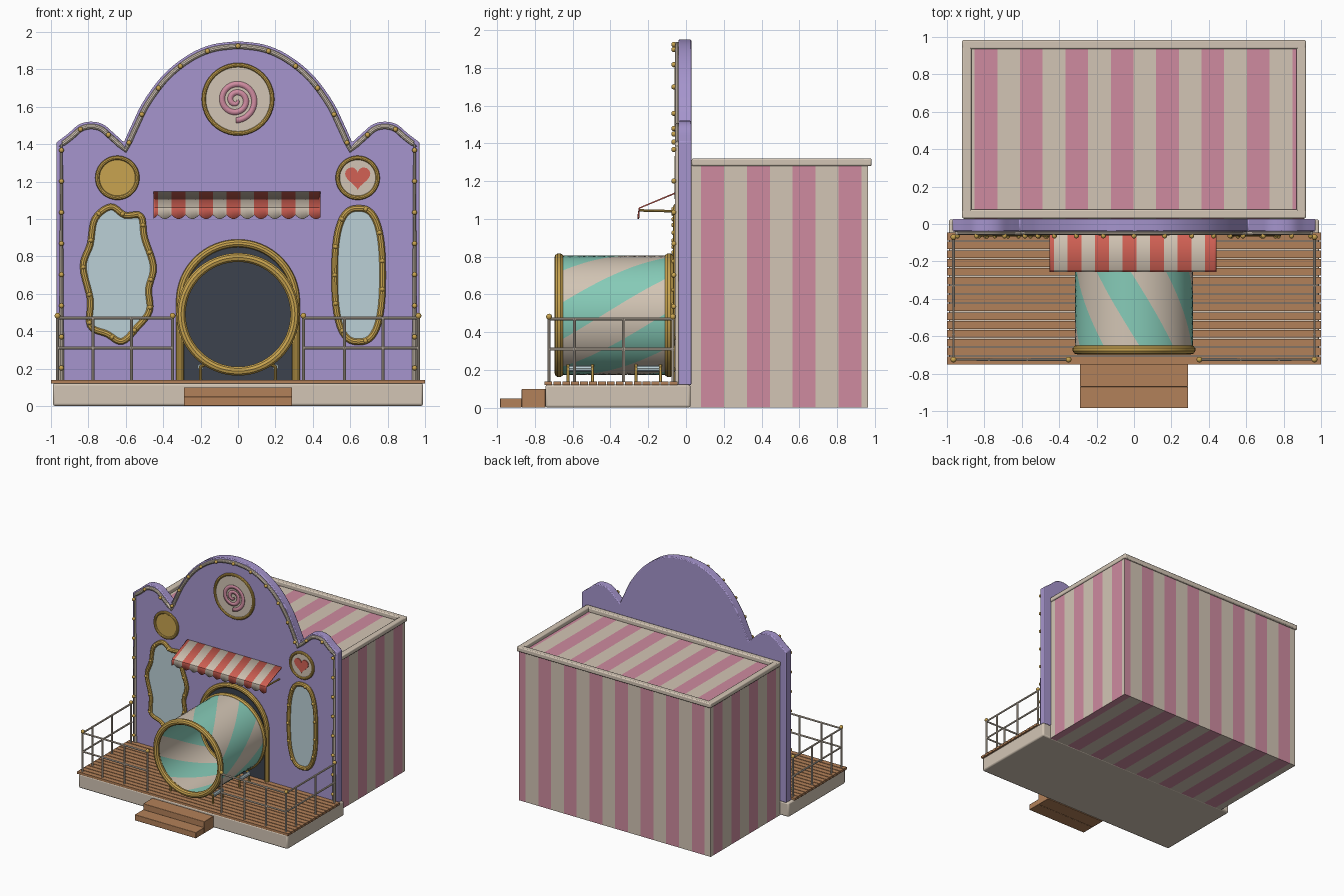
import bpy, bmesh, math
from mathutils import Vector

if "Cube" in bpy.data.objects:
    bpy.data.objects.remove(bpy.data.objects["Cube"])

def mat(name, *c):
    m = bpy.data.materials.new(name)
    m.diffuse_color = (*c, 1)
    m.use_nodes = True
    m.node_tree.nodes["Principled BSDF"].inputs["Base Color"].default_value = m.diffuse_color
    return m

CREAM = mat("cream", .65, .56, .46)
PINK = mat("pink", .62, .26, .35)
PURPLE = mat("purple", .38, .30, .61)
GOLD = mat("gold", .58, .37, .08)
WOOD = mat("wood", .45, .22, .10)
TEAL = mat("teal", .24, .60, .48)
RED = mat("red", .65, .12, .09)
GLASS = mat("pale_glass", .50, .63, .67)
DARK = mat("dark", .045, .055, .075)

def finish(name, bm, *mats, bevel=0):
    bmesh.ops.recalc_face_normals(bm, faces=bm.faces)
    me = bpy.data.meshes.new(name)
    bm.to_mesh(me)
    bm.free()
    for m in mats:
        me.materials.append(m)
    o = bpy.data.objects.new(name, me)
    bpy.context.collection.objects.link(o)
    if bevel:
        b = o.modifiers.new("bevel", 'BEVEL')
        b.width, b.segments, b.limit_method = bevel, 2, 'ANGLE'
        b.angle_limit = math.radians(40)
    return o

def add_box(bm, lo, hi):
    vs = bmesh.ops.create_cube(bm, size=1)["verts"]
    for v in vs:
        v.co = Vector([(a + b) / 2 + c * (b - a) for a, b, c in zip(lo, hi, v.co)])

def boxes(name, m, pairs, bevel=0):
    bm = bmesh.new()
    for lo, hi in pairs:
        add_box(bm, lo, hi)
    return finish(name, bm, m, bevel=bevel)

def tube(name, paths, r, m, closed=False, res=3):
    cu = bpy.data.curves.new(name, 'CURVE')
    cu.dimensions = '3D'
    cu.bevel_depth, cu.bevel_resolution, cu.use_fill_caps = r, res, True
    for p in paths:
        s = cu.splines.new('POLY')
        s.points.add(len(p) - 1)
        for q, co in zip(s.points, p):
            q.co = (*co, 1)
        s.use_cyclic_u = closed
    tmp = bpy.data.objects.new(name + "_path", cu)
    bpy.context.collection.objects.link(tmp)
    dg = bpy.context.evaluated_depsgraph_get()
    me = bpy.data.meshes.new_from_object(tmp.evaluated_get(dg))
    bpy.data.objects.remove(tmp)
    me.materials.clear()
    me.materials.append(m)
    o = bpy.data.objects.new(name, me)
    bpy.context.collection.objects.link(o)

def beads(name, pts, r, m=GOLD):
    bm = bmesh.new()
    for p in pts:
        vs = bmesh.ops.create_uvsphere(bm, u_segments=10, v_segments=7, radius=r)["verts"]
        bmesh.ops.translate(bm, vec=p, verts=vs)
    finish(name, bm, m)

def plate(name, pts, y0, y1, m, bevel=0):
    bm = bmesh.new()
    f = bm.faces.new([bm.verts.new((x, y0, z)) for x, z in pts])
    ext = bmesh.ops.extrude_face_region(bm, geom=[f])["geom"]
    bmesh.ops.translate(bm, vec=(0, y1 - y0, 0), verts=[v for v in ext if isinstance(v, bmesh.types.BMVert)])
    return finish(name, bm, m, bevel=bevel)

def smooth(ctrl, closed=False, n=5):
    # rounded path through control points
    c, out = [Vector(p) for p in ctrl], []
    k = len(c)
    get = (lambda i: c[i % k]) if closed else (lambda i: c[max(0, min(k - 1, i))])
    for i in range(k if closed else k - 1):
        a, b, d, e = (get(i + j) for j in (-1, 0, 1, 2))
        for t in (j / n for j in range(n)):
            out.append(.5 * (2 * b + (d - a) * t + (2 * a - 5 * b + 4 * d - e) * t * t
                             + (3 * b - a - 3 * d + e) * t ** 3))
    return out if closed else out + [c[-1]]

def spaced(pts, step, closed=False):
    # evenly spaced points along a path
    pts = list(pts) + ([pts[0]] if closed else [])
    total = sum((b - a).length for a, b in zip(pts, pts[1:]))
    step = total / round(total / step)
    out, left = [], step / 2
    for a, b in zip(pts, pts[1:]):
        d = (b - a).length
        while left <= d:
            out.append(a.lerp(b, left / d))
            left += step
        left -= d
    return out

def at_y(pts, y):
    return [Vector((p[0], y, p[1])) for p in pts]

def circle(cx, cz, r, n=48):
    return [(cx + r * math.cos(2 * math.pi * i / n), cz + r * math.sin(2 * math.pi * i / n)) for i in range(n)]

# deck, planks and steps
boxes("deck_base", CREAM, [((-.99, -.745, 0), (.99, .025, .122))], .012)
N, P = 15, .71 / 15
boxes("deck_planks", WOOD, [((-1, -.75 + i * P, .12), (1, -.75 + i * P + P - .006, .14)) for i in range(N)])
boxes("steps", WOOD, [((-.29, -.985, 0), (.29, -.87, .05)), ((-.29, -.87, 0), (.29, -.745, .1))], .003)

# striped hall: vertical stripes on walls, running back on roof and floor
bm = bmesh.new()
add_box(bm, (-.91, .02, 0), (.91, .965, 1.285))
X0, Y0, W = -.852, .08, .1213
for axis, start in ((0, X0), (1, Y0)):
    for i in range(16):
        co, no = Vector(), Vector()
        co[axis], no[axis] = start + W * i, 1
        bmesh.ops.bisect_plane(bm, geom=bm.verts[:] + bm.edges[:] + bm.faces[:], plane_co=co, plane_no=no)
for f in bm.faces:
    c = f.calc_center_median()
    s = (c.y - Y0) / W if abs(f.normal.x) > .5 else (c.x - X0) / W
    f.material_index = 1 if math.floor(s) % 2 == 0 else 0
finish("striped_hall", bm, CREAM, PINK)
boxes("roof_trim", CREAM, [((-.92, .03, 1.28), (.92, .078, 1.32)), ((-.92, .935, 1.28), (.92, .983, 1.32)),
                           ((-.92, .03, 1.28), (-.87, .983, 1.32)), ((.87, .03, 1.28), (.92, .983, 1.32))], .008)

# facade wall with a big arch and two shoulders
bump = smooth([(.61, 1.41), (.66, 1.455), (.72, 1.505), (.785, 1.52), (.85, 1.505), (.91, 1.455), (.97, 1.41)])
arch = smooth([(0, 1.95), (.14, 1.932), (.27, 1.875), (.40, 1.77), (.505, 1.63), (.565, 1.51), (.61, 1.41)])
half = arch + bump[1:] + [Vector((.97, .12))]
outline = [Vector((-p.x, p.y)) for p in reversed(half[1:])] + half
plate("facade_wall", outline, -.04, .028, PURPLE, .01)

# piping inset along the facade edge, with bulbs
inset = []
for i, p in enumerate(outline):
    d1 = (p - outline[i - 1]).normalized() if i else Vector((0, 1))
    d2 = (outline[i + 1] - p).normalized() if i < len(outline) - 1 else Vector((0, -1))
    n1, n2 = Vector((d1.y, -d1.x)), Vector((d2.y, -d2.x))
    m = (n1 + n2).normalized()
    inset.append(p + m * (.026 / max(.6, m.dot(n1))))
tube("facade_piping", [at_y(inset, -.045)], .014, CREAM)
beads("facade_bulbs", at_y(spaced(inset, .165), -.064), .014)

# arched doorway
def arch_path(r, cz=.56, n=32):
    return [(r, .14)] + [(r * math.cos(math.pi * i / n), cz + r * math.sin(math.pi * i / n)) for i in range(n + 1)] + [(-r, .14)]
plate("doorway", arch_path(.31), -.047, -.03, DARK)
tube("doorway_frame", [at_y(arch_path(.31), -.05)], .021, GOLD)

# rolling barrel with spiral stripes inside and out
bm = bmesh.new()
S, R, YA, YB, CZ = 60, 14, -.68, -.07, .49
def shell(r):
    g = []
    for j in range(R + 1):
        y = YA + (YB - YA) * j / R
        tw = math.radians(-22 + 112 * (y + .64))
        g.append([bm.verts.new((r * math.cos(tw + 2 * math.pi * i / S), y, CZ + r * math.sin(tw + 2 * math.pi * i / S))) for i in range(S)])
    return g
outer, inner = shell(.316), shell(.288)
for i in range(S):
    k, idx = (i + 1) % S, 1 if (i // 6) % 2 == 0 else 0
    quads = [(g[j][i], g[j][k], g[j + 1][k], g[j + 1][i]) for g in (outer, inner) for j in range(R)]
    quads += [(outer[j][i], outer[j][k], inner[j][k], inner[j][i]) for j in (0, R)]
    for q in quads:
        bm.faces.new(q).material_index = idx
finish("barrel", bm, CREAM, TEAL)
tube("barrel_rims", [at_y(circle(0, CZ, .304, 64), y) for y in (-.672, -.09)], .025, GOLD, True)

# rollers and brackets under the barrel
rollers, legs = [], []
for x in (-.2, .2):
    for y in (-.56, -.2):
        rollers.append([(x, y - .06, .208), (x, y + .06, .208)])
        for e in (-.065, .065):
            legs.append([(x, y + e, .135), (x, y + e, .21), (x * .85, y + e, .225)])
tube("rollers", rollers, .017, GLASS)
tube("roller_brackets", legs, .009, GOLD)

# railings
rails, knobs = [], []
for s in (-1, 1):
    for z in (.31, .47):
        rails.append([(s * .35, -.725, z), (s * .965, -.725, z), (s * .965, -.06, z)])
    for x, y in ((.35, -.725), (.57, -.725), (.775, -.725), (.965, -.725), (.965, -.59), (.965, -.33), (.965, -.07)):
        rails.append([(s * x, y, .135), (s * x, y, .475)])
    knobs += [(s * x, y, .482) for x, y in ((.35, -.725), (.965, -.725), (.965, -.07))]
tube("railings", rails, .008, CREAM, res=2)
beads("railing_knobs", knobs, .016)

# mirrors: one wavy, one long and rounded
wavy = smooth([(-.68, 1.065), (-.605, 1.02), (-.52, 1.015), (-.50, .90), (-.452, .745), (-.478, .625), (-.473, .51),
               (-.54, .42), (-.62, .345), (-.70, .385), (-.79, .43), (-.79, .57), (-.828, .745), (-.79, .865), (-.765, 1.0)], True)
tall = []
for i in range(64):
    a = 2 * math.pi * i / 64
    c, s = math.cos(a), math.sin(a)
    tall.append(Vector((.645 + .128 * math.copysign(abs(c) ** .75, c), .70 + .357 * math.copysign(abs(s) ** .75, s))))
for name, path in (("wavy_mirror", wavy), ("tall_mirror", tall)):
    plate(name + "_glass", path, -.05, -.035, GLASS)
    tube(name + "_frame", [at_y(path, -.05)], .018, GOLD, True)
    beads(name + "_studs", at_y(spaced(path, .155, True), -.066), .012)

# round signs
for name, x, z, r, m in (("spiral_sign", 0, 1.64, .183, CREAM), ("gold_sign", -.645, 1.22, .107, GOLD), ("heart_sign", .64, 1.22, .107, CREAM)):
    plate(name, circle(x, z, r), -.052, -.035, m)
    tube(name + "_rim", [at_y(circle(x, z, r), -.05)], .012, GOLD, True)
edge_a, edge_b = [], []
for i in range(91):
    t = i / 90
    a, r = -math.pi / 2 - (1 - t) * -4.6 * math.pi, .006 + .102 * t
    a = -math.pi / 2 - (1 - t) * 4.6 * math.pi
    w = .015 * min(1, .35 + 3 * t)
    for lst, q in ((edge_a, r + w), (edge_b, max(.001, r - w))):
        lst.append((-.01 + q * math.cos(-a - math.pi), 1.635 + q * math.sin(-a - math.pi)))
bm = bmesh.new()
va, vb = ([bm.verts.new((x, -.057, z)) for x, z in e] for e in (edge_a, edge_b))
for i in range(90):
    # mirror the winding so the tail finishes at the bottom
    bm.faces.new((va[i], va[i + 1], vb[i + 1], vb[i]))
top = max(va[-1].co.z, vb[-1].co.z)
if top > 1.635:
    for v in bm.verts:
        v.co.x, v.co.z = -.02 - v.co.x, 3.27 - v.co.z
spiral = finish("spiral", bm, PINK)
spiral.modifiers.new("thick", 'SOLIDIFY').thickness = .004
heart = []
for i in range(40):
    a = 2 * math.pi * i / 40
    heart.append((.64 + .0042 * 16 * math.sin(a) ** 3,
                  1.225 + .0042 * (13 * math.cos(a) - 5 * math.cos(2 * a) - 2 * math.cos(3 * a) - math.cos(4 * a))))
plate("heart", heart, -.058, -.05, RED)

# striped awning with scalloped valance
bm = bmesh.new()
SW, K = .0735, 6
cols = []
for i in range(-2, 12 * K):
    x = -.428 + SW * i / K
    zb = 1.022 - .022 * abs(math.sin(math.pi * i / K))
    cols.append([bm.verts.new(p) for p in ((x, -.04, 1.148), (x, -.25, 1.06), (x, -.256, zb))])
for n, (a, b) in enumerate(zip(cols, cols[1:])):
    for j in range(2):
        bm.faces.new((a[j], b[j], b[j + 1], a[j + 1])).material_index = 1 - (n - 2) // K % 2 * 1 if (n - 2) // K % 2 == 0 else 1
for f in bm.faces:
    f.material_index = math.floor((f.calc_center_median().x + .428) / SW) % 2
aw = finish("awning", bm, CREAM, RED)
aw.modifiers.new("thick", 'SOLIDIFY').thickness = .008
tube("awning_arms", [[(x, -.04, 1.04), (x, -.245, 1.045)] for x in (-.42, .42)], .007, GOLD)

# smooth shading with crisp edges
for o in bpy.context.scene.objects:
    o.select_set(o.type == 'MESH')
bpy.context.view_layer.objects.active = bpy.data.objects["barrel"]
bpy.ops.object.shade_smooth_by_angle(angle=math.radians(35))
